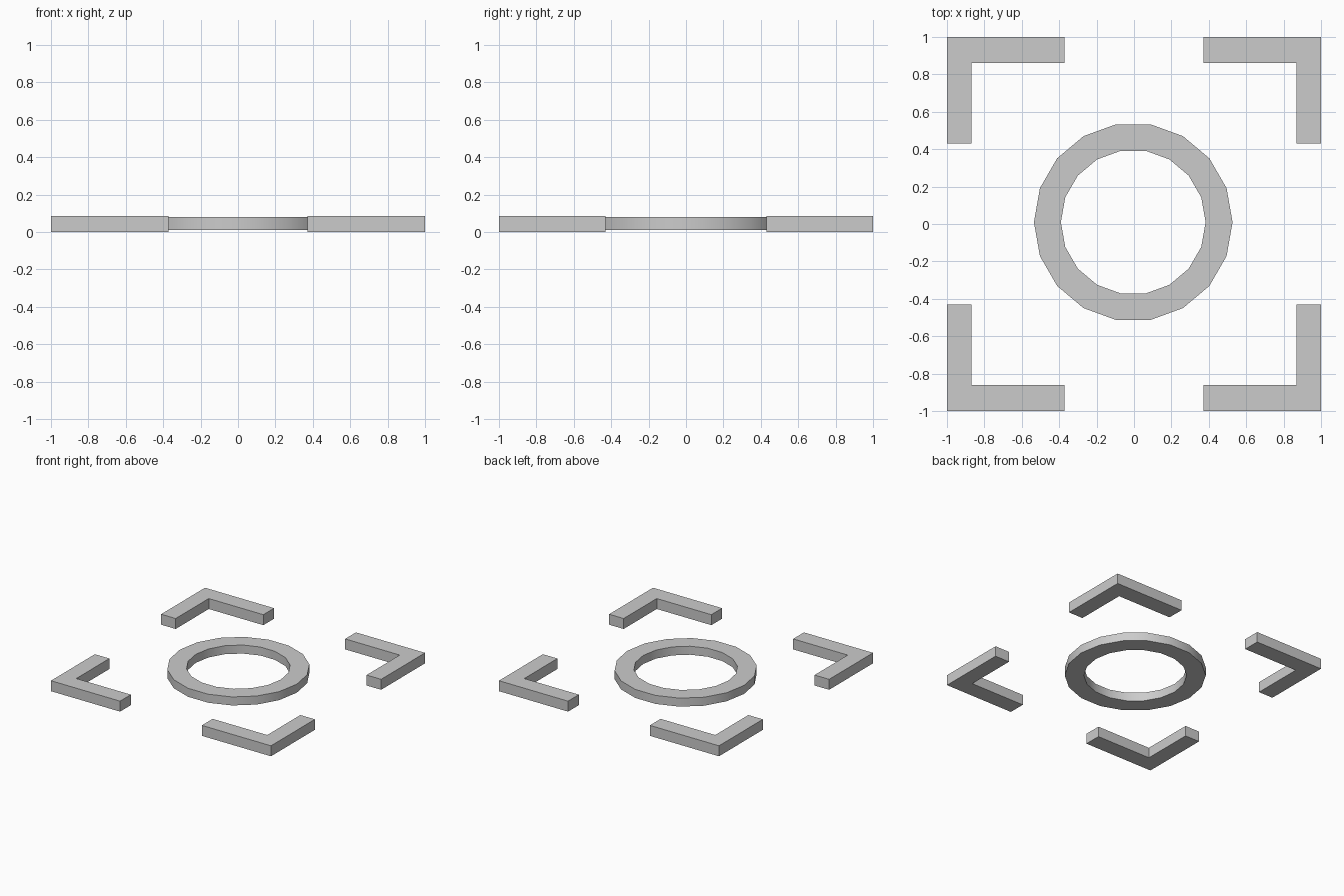
import bpy, bmesh, math

if "Cube" in bpy.data.objects:
    bpy.data.objects.remove(bpy.data.objects["Cube"])


def add_object(name, bm):
    bmesh.ops.recalc_face_normals(bm, faces=bm.faces)
    mesh = bpy.data.meshes.new(name)
    bm.to_mesh(mesh)
    bm.free()
    obj = bpy.data.objects.new(name, mesh)
    bpy.context.collection.objects.link(obj)
    return obj


# Corner bracket: an L profile extruded upward, then mirrored to all four corners
HEIGHT = 0.086
profile = [(1, 1), (0.372, 1), (0.372, 0.86), (0.868, 0.86), (0.868, 0.43), (1, 0.43)]
bm = bmesh.new()
face = bm.faces.new([bm.verts.new((x, y, 0)) for x, y in profile])
top = bmesh.ops.extrude_face_region(bm, geom=[face], use_keep_orig=True)["geom"]
bmesh.ops.translate(bm, vec=(0, 0, HEIGHT),
                    verts=[v for v in top if isinstance(v, bmesh.types.BMVert)])
brackets = add_object("corner_brackets", bm)
mirror = brackets.modifiers.new("four_corners", "MIRROR")
mirror.use_axis = (True, True, False)
mirror.use_mirror_merge = False

# Central ring: a rectangular section swept around 18 sides
SIDES = 18
section = [(0.387, 0.01), (0.531, 0.01), (0.531, 0.08), (0.387, 0.08)]
bm = bmesh.new()
loops = []
for i in range(SIDES):
    a = 2 * math.pi * i / SIDES
    loops.append([bm.verts.new((r * math.cos(a), r * math.sin(a), z)) for r, z in section])
for i in range(SIDES):
    here, after = loops[i], loops[(i + 1) % SIDES]
    for j in range(4):
        k = (j + 1) % 4
        bm.faces.new((here[j], after[j], after[k], here[k]))
ring = add_object("center_ring", bm)
ring.location = (-0.004, 0.01, 0)

# Smooth ring walls, sharp rims
bpy.context.view_layer.objects.active = ring
ring.select_set(True)
bpy.ops.object.shade_smooth_by_angle(angle=math.radians(30))
